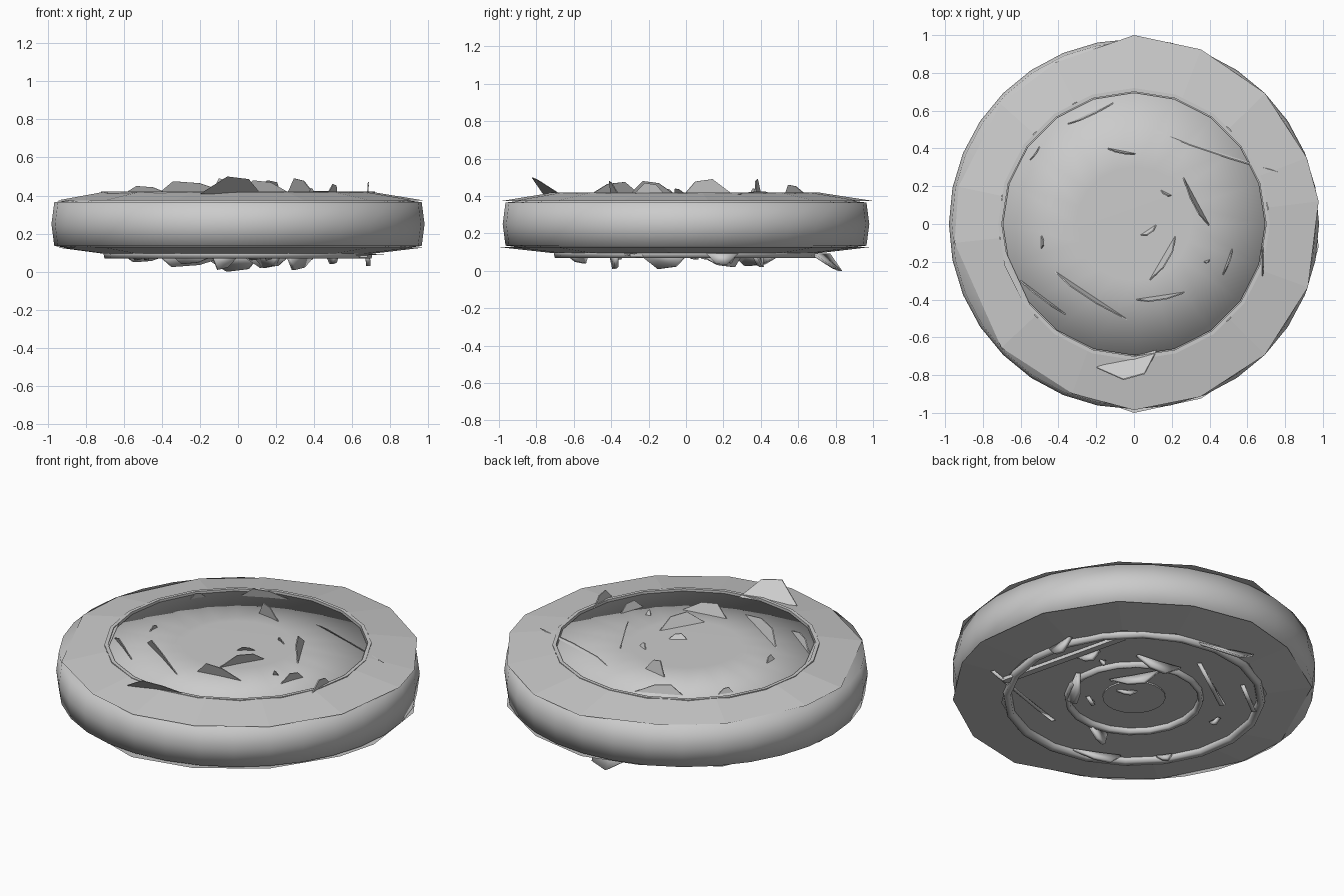
import bpy, bmesh, math, random
from mathutils import Vector

random.seed(4)
if bpy.data.objects.get("Cube"):
    bpy.data.objects.remove(bpy.data.objects["Cube"])

grey = bpy.data.materials.new("stone grey")
grey.use_nodes = True
grey.diffuse_color = (0.6, 0.6, 0.6, 1)
grey.node_tree.nodes["Principled BSDF"].inputs["Base Color"].default_value = (0.6, 0.6, 0.6, 1)


def finish(name, bm, smooth=False):
    mesh = bpy.data.meshes.new(name)
    bm.to_mesh(mesh)
    bm.free()
    mesh.materials.append(grey)
    obj = bpy.data.objects.new(name, mesh)
    bpy.context.collection.objects.link(obj)
    for p in mesh.polygons:
        p.use_smooth = smooth
    return obj


def lathe(name, profile, sides, smooth=False, closed=False):
    """Spin (radius, height) points around z; open profiles get capped ends."""
    bm = bmesh.new()
    rings = []
    for r, z in profile:
        rings.append([bm.verts.new((r * math.cos(a), r * math.sin(a), z))
                      for a in (math.tau * i / sides for i in range(sides))])
    pairs = list(zip(rings, rings[1:]))
    if closed:
        pairs.append((rings[-1], rings[0]))
    for a, b in pairs:
        for i in range(sides):
            j = (i + 1) % sides
            bm.faces.new((a[i], a[j], b[j], b[i]))
    if not closed:
        bm.faces.new(rings[0][::-1])
        bm.faces.new(rings[-1])
    bmesh.ops.recalc_face_normals(bm, faces=bm.faces)
    return finish(name, bm, smooth)


# Rounded body of the disc
lathe("disc_body", [(0.66, 0.10), (0.70, 0.10), (0.965, 0.135), (0.98, 0.25),
                    (0.965, 0.365), (0.70, 0.40), (0.66, 0.40)], 32, True)

# Irregular rim plate, given as corner angle and radius
corners = [(7, .985), (21, .98), (45, .98), (69, .99), (90, 1.0), (116, .95),
           (138, .95), (168, .95), (186, .955), (223, .96), (250, .955),
           (270, .985), (291, .98), (315, .98), (340, .98)]


def rim_plate(name, outer_z, inner_z, side):
    bm = bmesh.new()
    outer, inner = [], []
    for deg, r in corners:
        a = math.radians(deg) * side
        c, s = math.cos(a), math.sin(a)
        outer.append(bm.verts.new((r * c, r * s, outer_z)))
        inner.append(bm.verts.new((0.715 * c, 0.715 * s, inner_z)))
    n = len(corners)
    for i in range(n):
        j = (i + 1) % n
        quad = (outer[i], outer[j], inner[j], inner[i])
        bm.faces.new(quad)
    return finish(name, bm)


rim_plate("top_rim_plate", 0.374, 0.418, 1)
rim_plate("bottom_rim_plate", 0.127, 0.095, -1)

# Inset top face and its thin surrounding step
lathe("top_inset", [(0.695, 0.39), (0.695, 0.408), (0.3, 0.413)], 20, True)
lathe("top_step", [(0.70, 0.39), (0.72, 0.39), (0.72, 0.42), (0.70, 0.42)], 20, closed=True)

# Raised rings and hub on the underside
for name, r, w in (("outer_ring", 0.685, 0.05), ("inner_ring", 0.36, 0.035)):
    lathe(name, [(r - w / 2, 0.11), (r - w / 3, 0.075), (r + w / 3, 0.07),
                 (r + w / 2, 0.11)], 20, True, True)
lathe("hub", [(0.17, 0.092), (0.17, 0.11)], 20)

# Shards: start x, y, end x, y, peak height, sideways lean of the peak
shards = [(-.35, .53, -.11, .64, .46, .01), (-.14, .40, .01, .37, .49, .01),
          (.17, .47, .77, .27, .425, .01), (.26, .25, .40, -.01, .49, .02),
          (.08, -.30, .22, -.06, .48, .03), (-.60, -.30, -.36, -.48, .45, .01),
          (-.42, -.25, -.03, -.51, .475, .02), (.01, -.40, .28, -.36, .48, .02),
          (-.20, -.76, .12, -.67, .50, .10), (.47, -.27, .52, -.13, .46, .01),
          (-.49, -.13, -.49, -.06, .44, .01), (.68, -.28, .68, -.11, .47, .005),
          (.14, .18, .20, .15, .44, .01), (.03, -.06, .12, 0, .44, .02),
          (-.55, .34, -.50, .41, .44, .005), (.37, -.20, .40, -.19, .44, .01)]


def shard(name, x1, y1, x2, y2, top, lean, under=False):
    a, b = Vector((x1, y1, 0)), Vector((x2, y2, 0))
    d = b - a
    side = Vector((d.y, -d.x, 0)).normalized()
    t = random.uniform(0.2, 0.4)
    base = Vector((0, 0, 0.408))
    rise = Vector((0, 0, top - 0.408))
    outline = [a + base, a + d * t + base + rise + side * lean,
               a + d * (t + 0.35) + base + rise * 0.85 + side * lean, b + base,
               a + d * 0.5 + base - side * 0.004]
    thick = side * (0.012 if under else 0.003)
    bm = bmesh.new()
    front = [bm.verts.new(p + thick) for p in outline]
    back = [bm.verts.new(p - thick) for p in outline]
    bm.faces.new(front)
    bm.faces.new(back[::-1])
    n = len(outline)
    for i in range(n):
        j = (i + 1) % n
        bm.faces.new((front[j], front[i], back[i], back[j]))
    if under:
        # Half turn about the x axis puts the shard on the underside
        for v in bm.verts:
            v.co.y, v.co.z = -v.co.y, 0.5 - v.co.z
    bmesh.ops.recalc_face_normals(bm, faces=bm.faces)
    finish(name, bm, under)


for i, s in enumerate(shards, 1):
    shard(f"top_shard_{i}", *s)
    shard(f"bottom_shard_{i}", *s, under=True)

# Fallen strip crossing the underside
bm = bmesh.new()
start, end = Vector((0.47, 0.47, 0.085)), Vector((0.66, -0.30, 0.085))
bmesh.ops.create_cube(bm, size=1)
for v in bm.verts:
    v.co = (start + end) / 2 + (end - start) * v.co.x + Vector((0.04 * v.co.y, 0, 0.02 * v.co.z))
bmesh.ops.recalc_face_normals(bm, faces=bm.faces)
finish("bottom_strip", bm)
